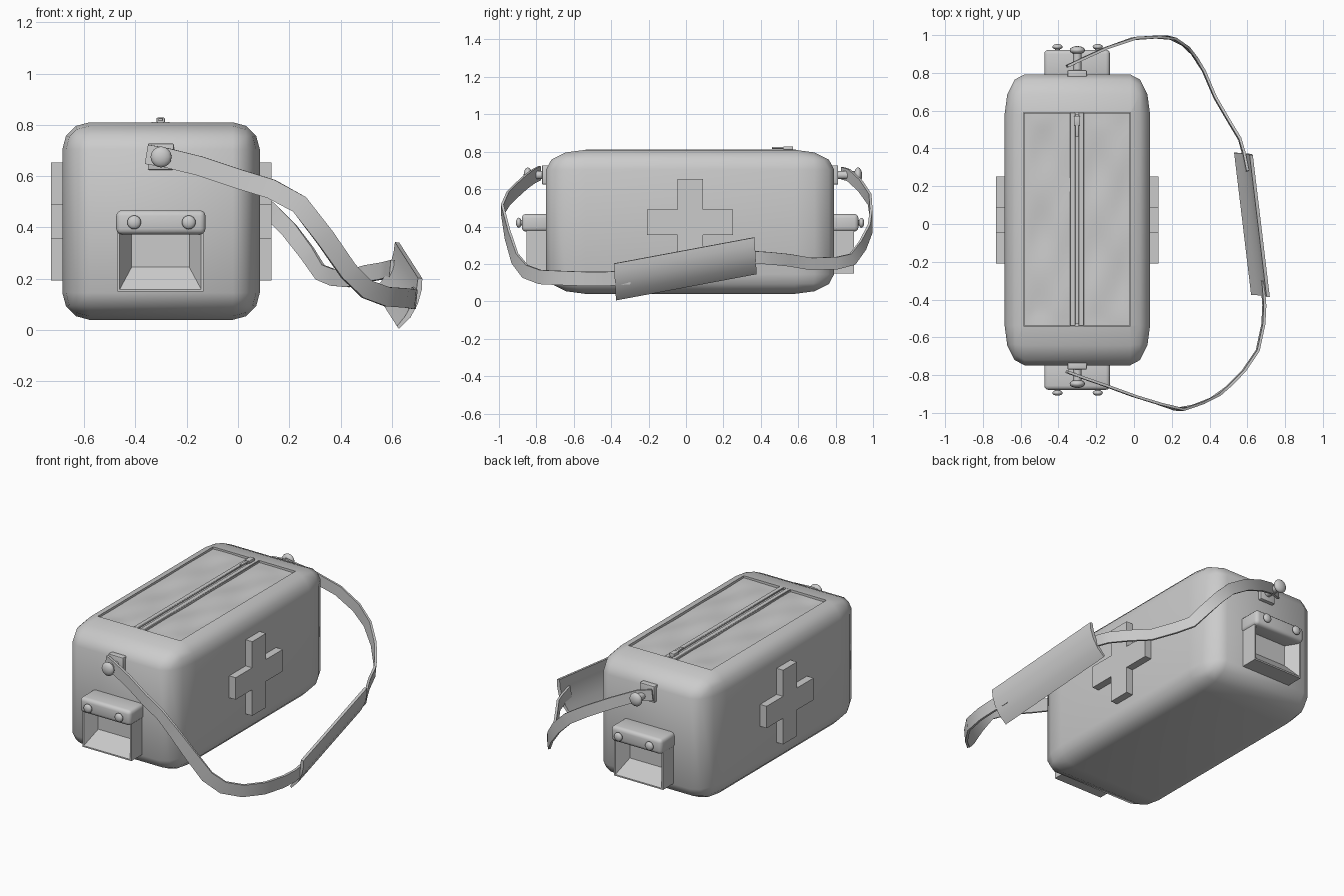
import bpy, bmesh, math
from mathutils import Vector

if "Cube" in bpy.data.objects:
    bpy.data.objects.remove(bpy.data.objects["Cube"])

CX, CY, CZ = -0.30, 0.022, 0.425      # centre of the bag body


def finish(name, bm, angle=40):
    bmesh.ops.recalc_face_normals(bm, faces=bm.faces[:])
    me = bpy.data.meshes.new(name)
    bm.to_mesh(me)
    bm.free()
    ob = bpy.data.objects.new(name, me)
    bpy.context.collection.objects.link(ob)
    if angle:
        bpy.ops.object.select_all(action='DESELECT')
        ob.select_set(True)
        bpy.context.view_layer.objects.active = ob
        bpy.ops.object.shade_smooth_by_angle(angle=math.radians(angle))
    return ob


def box_bm(x0, x1, y0, y1, z0, z1, bevel=0, seg=2):
    bm = bmesh.new()
    bmesh.ops.create_cube(bm, size=1)
    for v in bm.verts:
        v.co = Vector(((x0 + x1) / 2 + v.co.x * (x1 - x0),
                       (y0 + y1) / 2 + v.co.y * (y1 - y0),
                       (z0 + z1) / 2 + v.co.z * (z1 - z0)))
    if bevel:
        bmesh.ops.bevel(bm, geom=bm.edges[:], offset=bevel, segments=seg,
                        profile=0.5, affect='EDGES')
    return bm


def box(name, *dims, bevel=0, seg=2, angle=40):
    return finish(name, box_bm(*dims, bevel=bevel, seg=seg), angle)


def dome(name, x, y, z, r, depth):
    bm = bmesh.new()
    bmesh.ops.create_uvsphere(bm, u_segments=16, v_segments=8, radius=1)
    for v in bm.verts:
        v.co = Vector((x + v.co.x * r, y + v.co.y * depth, z + v.co.z * r))
    return finish(name, bm, 60)


def rod(name, x, y0, y1, z, r):
    bm = bmesh.new()
    bmesh.ops.create_cone(bm, cap_ends=True, segments=12, radius1=r, radius2=r, depth=1)
    for v in bm.verts:
        v.co = Vector((x + v.co.x, (y0 + y1) / 2 + v.co.z * (y1 - y0), z + v.co.y))
    return finish(name, bm)


def loft(name, rings, angle=50):
    bm = bmesh.new()
    rows = [[bm.verts.new(p) for p in ring] for ring in rings]
    n = len(rows[0])
    for a, b in zip(rows, rows[1:]):
        for i in range(n):
            bm.faces.new((a[i], a[(i + 1) % n], b[(i + 1) % n], b[i]))
    bm.faces.new(rows[0])
    bm.faces.new(rows[-1])
    return finish(name, bm, angle)


# bag body: rounded cube stretched to double length, with a shallow lid recess
bm = box_bm(-.385, .385, -.385, .385, -.385, .385, bevel=0.105, seg=3)
for v in bm.verts:
    v.co = Vector((v.co.x + CX, v.co.y * 2 + CY, v.co.z + CZ))
body = finish("bag_body", bm)
cutter = box("lid_cutter", -.585, -.018, -.54, .59, .775, .9, angle=0)
cutter.hide_render = True
cutter.hide_viewport = True
cut = body.modifiers.new("lid_recess", 'BOOLEAN')
cut.object = cutter
cut.solver = 'EXACT'

# wrinkled fabric panels either side of the zip
for name, x0, x1 in (("lid_panel_left", -.583, -.338), ("lid_panel_right", -.267, -.02)):
    bm = bmesh.new()
    bmesh.ops.create_grid(bm, x_segments=12, y_segments=48, size=0.5)
    for v in bm.verts:
        u, w = v.co.x + .5, v.co.y + .5
        x, y = x0 + u * (x1 - x0), -.538 + w * 1.126
        fold = (math.sin(14 * y + 17 * x + x0 * 9) + math.sin(23 * x - 9 * y)
                * math.cos(6 * y + x0 * 5)) / 2
        edge = min(1, 5 * min(u, 1 - u, w * 3, (1 - w) * 3))
        v.co = Vector((x, y, .797 + .008 * fold * (.3 + .7 * edge)))
    finish(name, bm)

# zip tapes, teeth and slider
for name, x0, x1 in (("zip_tape_left", -.340, -.310), ("zip_tape_right", -.295, -.265)):
    box(name, x0, x1, -.54, .59, .77, .811, bevel=.003, seg=1)
box("zip_teeth", -.312, -.293, -.53, .58, .77, .803)
box("zip_slider", -.318, -.285, .52, .572, .80, .828, bevel=.004)
box("zip_pull", -.310, -.293, .46, .535, .815, .826, bevel=.003)

# cross emblems on both long sides
for name, x0, x1 in (("cross_right", .06, .13), ("cross_left", -.73, -.66)):
    a, b = .068, .23
    outline = [(-a, b), (a, b), (a, a), (b, a), (b, -a), (a, -a),
               (a, -b), (-a, -b), (-a, -a), (-b, -a), (-b, a), (-a, a)]
    loft(name, [[(x, CY + p, .424 + q) for p, q in outline] for x in (x0, x1)], 30)

# end pockets, flaps, studs and strap mounts
for end, s in (("front", -1), ("back", 1)):
    def Y(d):
        return CY + s * d

    bm = box_bm(-.47, -.135, *sorted((Y(.74), Y(.875))), .15, .44)
    outer = max(bm.faces, key=lambda f: s * f.calc_center_median().y)
    bmesh.ops.inset_region(bm, faces=[outer], thickness=.012)
    bmesh.ops.inset_region(bm, faces=[outer], thickness=.03)
    for v in outer.verts:
        left, low = v.co.x < CX, v.co.z < .3
        v.co = Vector((-.385 if left else -.22, Y(.80), .275 if low else .41))
    bmesh.ops.bevel(bm, geom=list(outer.edges), offset=.03, segments=3,
                    profile=.5, affect='EDGES')
    finish(end + "_pocket", bm, 35)
    box(end + "_pocket_flap", -.475, -.127, *sorted((Y(.74), Y(.90))), .373, .467,
        bevel=.022, seg=3)
    for side, x in (("left", -.405), ("right", -.192)):
        rod(f"{end}_{side}_stud_stem", x, *sorted((Y(.89), Y(.918))), .42, .014)
        dome(f"{end}_{side}_stud", x, Y(.916), .42, .027, .015)
    box(end + "_strap_plate", -.352, -.25, *sorted((Y(.75), Y(.792))), .625, .727,
        bevel=.005)
    tip = .89 if s < 0 else .92
    rod(end + "_strap_peg", -.30, *sorted((Y(.78), Y(tip - .02))), .675, .022)
    dome(end + "_strap_knob", -.30, Y(tip - .022), .675, .041, .022)


# ribbon strap swept with its width kept upright
def strap(name, pts, width=.076, thick=.014):
    pts = [Vector(p) for p in pts]
    rings = []
    for i, p in enumerate(pts):
        t = (pts[min(i + 1, len(pts) - 1)] - pts[max(i - 1, 0)]).normalized()
        up = Vector((.1, 0, 1))
        w = (up - t * up.dot(t)).normalized() * width / 2
        n = t.cross(w).normalized() * thick / 2
        rings.append([p + w + n, p + w - n, p - w - n, p - w + n])
    loft(name, rings)


strap("front_strap", [(-.355, -.782, .685), (-.28, -.81, .672), (-.15, -.855, .64),
                      (0, -.91, .59), (.13, -.95, .55), (.24, -.982, .49),
                      (.34, -.955, .36), (.43, -.915, .23), (.50, -.86, .16),
                      (.58, -.78, .13), (.655, -.67, .125), (.685, -.53, .12),
                      (.69, -.43, .12), (.68, -.30, .13)])
strap("back_strap", [(-.355, .835, .685), (-.28, .87, .675), (-.15, .93, .62),
                     (0, .982, .545), (.12, .99, .47), (.20, .985, .39),
                     (.27, .945, .30), (.32, .89, .225), (.37, .81, .205),
                     (.43, .67, .20), (.50, .55, .22), (.56, .45, .23),
                     (.58, .38, .235), (.60, .28, .24)], width=.066)

# curved shoulder pad
section = [(-.045, -.098), (0, -.055), (.03, 0), (.045, .055), (.047, .098)]
inner = [(x - .02, z + .006) for x, z in section[1:-1]]
profile = section + [(.03, .1)] + inner[::-1] + [(-.052, -.088)]
rings = []
for k in range(7):
    f = k / 6
    c = Vector((.672 - .09 * f, -.38 + .752 * f, .103 + .14 * f))
    rings.append([c + Vector((x, -.06 * z, z)) for x, z in profile])
loft("shoulder_pad", rings)
